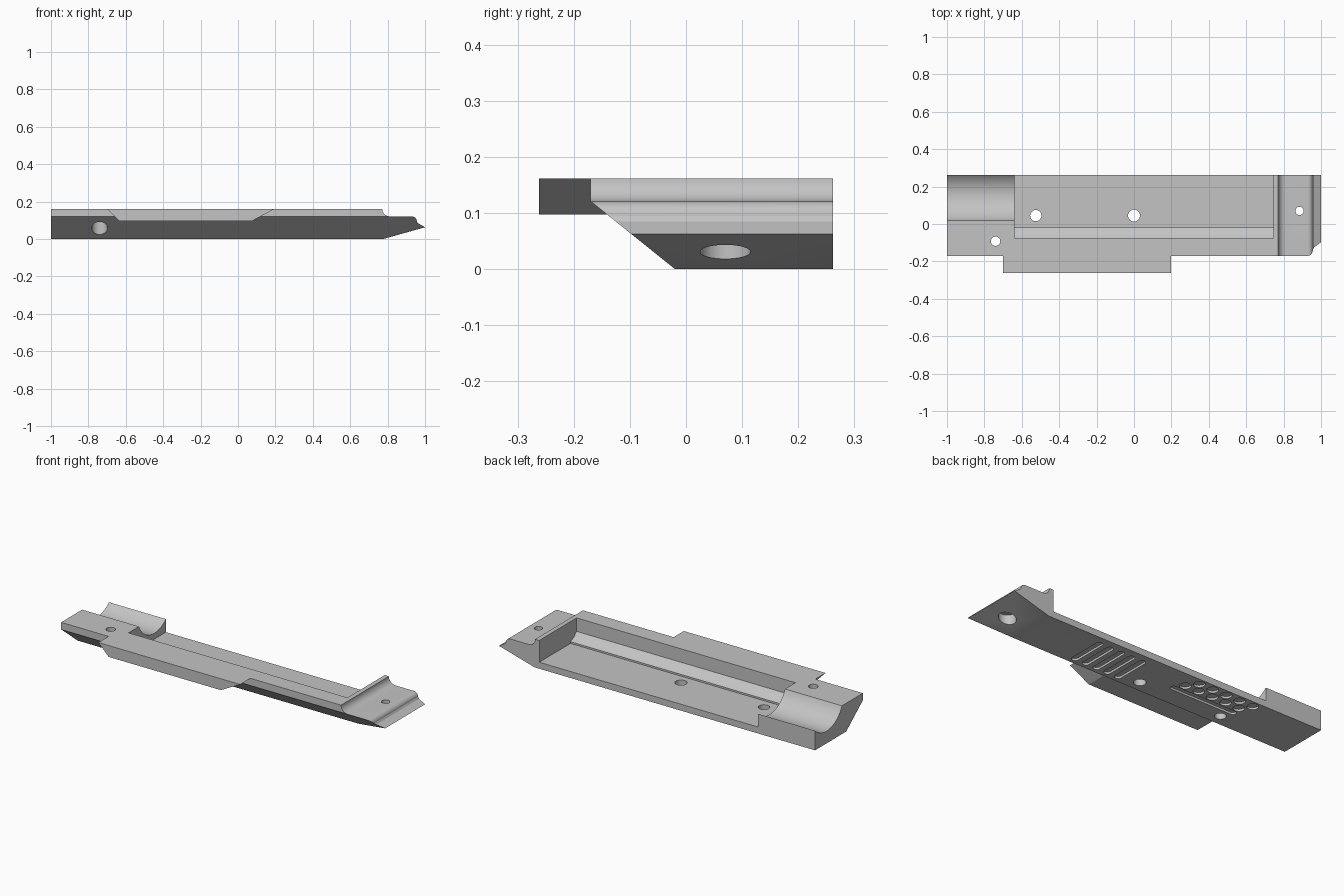
import bpy, bmesh, math
from mathutils import Vector

if "Cube" in bpy.data.objects:
    bpy.data.objects.remove(bpy.data.objects["Cube"])

grey = bpy.data.materials.new("plain_grey")
grey.use_nodes = True
grey.diffuse_color = (0.55, 0.55, 0.55, 1)
grey.node_tree.nodes["Principled BSDF"].inputs["Base Color"].default_value = grey.diffuse_color

BACK, TOP, FLOOR = 0.262, 0.162, 0.037


def prism(name, points, axis, start, end):
    """Extrude a 2D outline along x, y or z."""
    def place(p, t):
        a, b = p
        return {"x": Vector((t, a, b)), "y": Vector((a, t, b)), "z": Vector((a, b, t))}[axis]
    bm = bmesh.new()
    face = bm.faces.new([bm.verts.new(place(p, start)) for p in points])
    extruded = bmesh.ops.extrude_face_region(bm, geom=[face])["geom"]
    moved = [v for v in extruded if isinstance(v, bmesh.types.BMVert)]
    bmesh.ops.translate(bm, verts=moved, vec=place((0, 0), end - start))
    bmesh.ops.recalc_face_normals(bm, faces=bm.faces)
    mesh = bpy.data.meshes.new(name)
    bm.to_mesh(mesh)
    bm.free()
    obj = bpy.data.objects.new(name, mesh)
    bpy.context.collection.objects.link(obj)
    obj.data.materials.append(grey)
    return obj


def arc(cx, cy, r, a0, a1, n):
    steps = [math.radians(a0 + (a1 - a0) * i / n) for i in range(n + 1)]
    return [(cx + r * math.cos(a), cy + r * math.sin(a)) for a in steps]


def circle(cx, cy, r, n=32):
    return arc(cx, cy, r, 0, 360, n)[:-1]


def slot(x0, y0, x1, y1, r):
    """Outline of a round-ended slot between two points."""
    a = math.degrees(math.atan2(y1 - y0, x1 - x0))
    return arc(x1, y1, r, a - 90, a + 90, 12) + arc(x0, y0, r, a + 90, a + 270, 12)


def combine(target, tool, operation):
    bpy.context.view_layer.objects.active = target
    mod = target.modifiers.new(operation.lower(), "BOOLEAN")
    mod.operation, mod.solver, mod.object = operation, "EXACT", tool
    bpy.ops.object.modifier_apply(modifier=mod.name)
    bpy.data.objects.remove(tool)


# Body: side outline with wedge tip, trimmed by the chamfered cross-section
side = [(-1, 0), (0.775, 0), (1, 0.063), (0.962, 0.085)]
side += arc(0.93, 0.095, 0.026, 0, 90, 8)
side += arc(0.812, TOP, 0.041, 270, 180, 10) + [(-1, TOP)]
body = prism("base_plate", side, "y", -0.3, BACK)
section = [(-0.02, 0), (0.4, 0), (0.4, 0.3), (-0.17, 0.3), (-0.17, 0.121)]
section[1:1] = [(-0.02 + 0.1, -0.0)]
section = [(0.06, -0.064), (0.4, -0.064), (0.4, 0.3), (-0.17, 0.3), (-0.17, 0.121)]
combine(body, prism("section_trim", section, "x", -1.1, 1.1), "INTERSECT")

# Side flange with sloped ends
flange = [(-0.7, TOP), (-0.635, 0.097), (0.075, 0.097), (0.197, TOP)]
combine(body, prism("side_flange", flange, "y", -BACK, -0.12), "UNION")

# Long pocket, open at the back, with a stepped front edge
pocket = [(0.4, FLOOR), (-0.02, FLOOR), (-0.02, 0.047), (-0.05, 0.06),
          (-0.075, 0.085), (-0.075, 0.3), (0.4, 0.3)]
combine(body, prism("pocket_cutter", pocket, "x", -0.64, 0.745), "DIFFERENCE")

# Round channel at the end
combine(body, prism("channel_cutter", circle(0.158, 0.22, 0.15, 64), "x", -1.1, -0.63), "DIFFERENCE")

# Screw holes
for x, y, r in [(-0.525, 0.045, 0.03), (0, 0.045, 0.032), (0.885, 0.07, 0.022), (-0.74, -0.092, 0.025)]:
    combine(body, prism("hole_cutter", circle(x, y, r), "z", -0.1, 0.3), "DIFFERENCE")

# Screw-head recesses from below
for x, y, r, depth in [(0.885, 0.07, 0.045, 0.075), (-0.74, -0.092, 0.042, 0.11)]:
    combine(body, prism("recess_cutter", circle(x, y, r), "z", -0.1, depth), "DIFFERENCE")

# Grip pattern on the underside: cross grooves, long groove and staggered dimples
grips = [slot(0.12 + 0.07 * i, 0.02, 0.12 + 0.07 * i, 0.205, 0.019) for i in range(5)]
grips.append(slot(-0.55, 0.112, -0.165, 0.112, 0.018))
for i in range(5):
    grips.append(circle(-0.24 - 0.087 * i, 0.222, 0.03, 24))
    grips.append(circle(-0.197 - 0.087 * i, 0.165, 0.03, 24))
for outline in grips:
    combine(body, prism("grip_cutter", outline, "z", -0.05, 0.012), "DIFFERENCE")

# Smooth curves, crisp edges
bpy.ops.object.select_all(action="DESELECT")
body.select_set(True)
bpy.context.view_layer.objects.active = body
bpy.ops.object.shade_smooth_by_angle(angle=math.radians(25))
